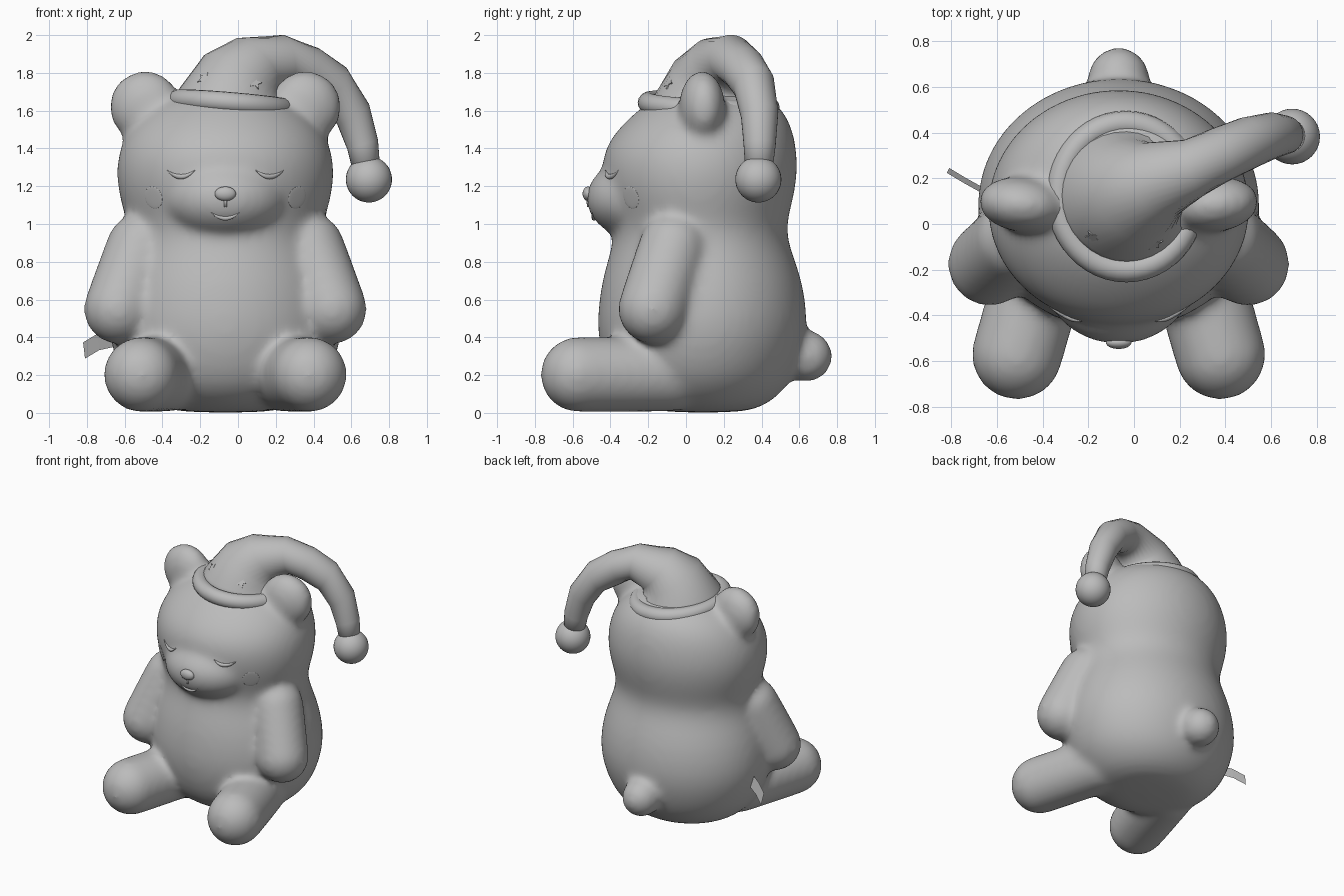
import bpy, bmesh, math
from mathutils import Vector, Matrix

cube = bpy.data.objects.get("Cube")
if cube:
    bpy.data.objects.remove(cube)

MID = -0.067  # the bear's own centre line

grey = bpy.data.materials.new("plain_grey")
grey.use_nodes = True
grey.diffuse_color = (0.5, 0.5, 0.5, 1)
grey.node_tree.nodes["Principled BSDF"].inputs["Base Color"].default_value = (0.5, 0.5, 0.5, 1)


def finish(bm, name, smooth=True):
    bmesh.ops.recalc_face_normals(bm, faces=bm.faces)
    for f in bm.faces:
        f.smooth = smooth
    mesh = bpy.data.meshes.new(name)
    bm.to_mesh(mesh)
    bm.free()
    mesh.materials.append(grey)
    obj = bpy.data.objects.new(name, mesh)
    bpy.context.collection.objects.link(obj)
    return obj


def ellipsoid(bm, centre, radii, turn=Matrix()):
    m = Matrix.Translation(centre) @ turn @ Matrix.Diagonal((*radii, 1))
    bmesh.ops.create_uvsphere(bm, u_segments=32, v_segments=24, radius=1, matrix=m)


def capsule(bm, a, b, r):
    axis = Vector(b) - Vector(a)
    verts = bmesh.ops.create_uvsphere(bm, u_segments=32, v_segments=24, radius=r)["verts"]
    for v in verts:
        if v.co.z > 0.001:
            v.co.z += axis.length
    turn = axis.to_track_quat("Z", "Y").to_matrix().to_4x4()
    bmesh.ops.transform(bm, verts=verts, matrix=Matrix.Translation(a) @ turn)


def loft(bm, rings):
    loops = [[bm.verts.new(p) for p in ring] for ring in rings]
    n = len(loops[0])
    for a, b in zip(loops, loops[1:]):
        for i in range(n):
            j = (i + 1) % n
            bm.faces.new((a[i], a[j], b[j], b[i]))
    bm.faces.new(loops[0][::-1])
    bm.faces.new(loops[-1])


def tube(bm, points, radii, sides=32):
    # each ring is square to the stretch leading up to it
    pts = [Vector(p) for p in points]
    rings = []
    for i, (p, r) in enumerate(zip(pts, radii)):
        t = (pts[max(i, 1)] - pts[max(i, 1) - 1]).normalized()
        u = Vector((0, 1, 0))
        u = (u - t * u.dot(t)).normalized()
        w = t.cross(u)
        rings.append([p + r * (u * math.cos(k) + w * math.sin(k))
                      for k in (math.tau * s / sides for s in range(sides))])
    loft(bm, rings)


# Torso and head: height, centre y, half width, half depth
trunk = [(0.0, 0.09, 0.22, 0.2), (0.03, 0.085, 0.36, 0.32), (0.1, 0.08, 0.46, 0.425),
         (0.2, 0.08, 0.55, 0.495), (0.35, 0.083, 0.605, 0.543), (0.5, 0.087, 0.628, 0.56),
         (0.7, 0.085, 0.595, 0.533), (0.85, 0.08, 0.535, 0.48), (0.97, 0.075, 0.51, 0.45),
         (1.1, 0.07, 0.55, 0.49), (1.2, 0.07, 0.572, 0.512), (1.3, 0.072, 0.577, 0.52),
         (1.4, 0.077, 0.56, 0.508), (1.5, 0.1, 0.515, 0.465), (1.6, 0.13, 0.43, 0.39),
         (1.68, 0.14, 0.3, 0.29), (1.73, 0.14, 0.1, 0.1)]
bm = bmesh.new()
loft(bm, [[(MID + rx * math.cos(a), yc + ry * math.sin(a), z)
           for a in (math.tau * k / 48 for k in range(48))] for z, yc, rx, ry in trunk])
# Muzzle and tail
ellipsoid(bm, (MID, -0.22, 1.135), (0.34, 0.31, 0.225))
ellipsoid(bm, (MID, 0.635, 0.3), (0.138, 0.142, 0.138))
# Arms, legs and ears on both sides
for s in (-1, 1):
    capsule(bm, (MID + s * 0.565, -0.175, 0.55), (MID + s * 0.45, -0.07, 0.87), 0.186)
    capsule(bm, (MID + s * 0.445, -0.57, 0.203), (MID + s * 0.31, -0.1, 0.203), 0.201)
    ellipsoid(bm, (MID + s * 0.425, 0.085, 1.62), (0.193, 0.122, 0.192),
              Matrix.Rotation(s * 0.12, 4, "Z"))
body = finish(bm, "bear_body")
body.modifiers.new("round_off", "SUBSURF").levels = 1
remesh = body.modifiers.new("blend", "REMESH")
remesh.mode = "VOXEL"
remesh.voxel_size = 0.022
remesh.use_smooth_shade = True
soften = body.modifiers.new("soften", "SMOOTH")
soften.factor = 0.5
soften.iterations = 18

# Nightcap: brim, drooping cone and pompom
bm = bmesh.new()
brim_place = (Matrix.Translation((-0.035, 0.12, 1.63)) @ Matrix.Rotation(0.085, 4, "Y")
              @ Matrix.Rotation(-0.04, 4, "X"))
rings = []
for k in range(48):
    a = math.tau * k / 48
    rings.append([brim_place @ Vector(((0.295 + 0.056 * math.cos(b)) * math.cos(a),
                                       (0.32 + 0.056 * math.cos(b)) * math.sin(a),
                                       0.055 * math.sin(b)))
                  for b in (math.tau * j / 16 for j in range(16))])
loft(bm, rings + rings[:1])
finish(bm, "cap_brim")

path = [(-0.04, 0.12, 1.6), (-0.03, 0.125, 1.69), (0.02, 0.15, 1.775), (0.1, 0.19, 1.845),
        (0.26, 0.245, 1.873), (0.38, 0.305, 1.82), (0.51, 0.36, 1.735), (0.61, 0.39, 1.58),
        (0.66, 0.39, 1.42), (0.685, 0.385, 1.26)]
bm = bmesh.new()
tube(bm, path, [0.315, 0.28, 0.232, 0.178, 0.13, 0.12, 0.113, 0.1, 0.085, 0.07])
cap = finish(bm, "cap_cone")

bm = bmesh.new()
ellipsoid(bm, (0.693, 0.383, 1.236), (0.122, 0.122, 0.122))
finish(bm, "cap_pompom")

# Small details are laid onto the finished surfaces
depsgraph = bpy.context.evaluated_depsgraph_get()


def on_surface(obj, start, direction):
    hit, loc, normal, _ = obj.evaluated_get(depsgraph).ray_cast(Vector(start), Vector(direction))
    return loc, normal


def face_point(x, z):
    return on_surface(body, (x, -2, z), (0, 1, 0))


def crescent(name, x, z, half, drop, thick):
    steps = [k / 6 - 1 for k in range(13)]
    pts = [face_point(x + half * t, z - drop * (1 - t * t))[0] for t in steps]
    rings = []
    for p, t in zip(pts, steps):
        r = thick * (1.15 - t * t)
        rings.append([p + Vector((0, r * math.cos(a), r * math.sin(a)))
                      for a in (math.tau * k / 10 for k in range(10))])
    bm = bmesh.new()
    loft(bm, rings)
    finish(bm, name)


for side, s in (("right", -1), ("left", 1)):
    crescent(side + "_eye", MID + s * 0.235, 1.285, 0.075, 0.035, 0.012)
    loc, normal = face_point(MID + s * 0.38, 1.14)
    bm = bmesh.new()
    ellipsoid(bm, loc, (0.06, 0.06, 0.004), normal.to_track_quat("Z", "Y").to_matrix().to_4x4())
    finish(bm, side + "_cheek")
crescent("mouth", MID, 1.06, 0.075, 0.03, 0.011)

bm = bmesh.new()
ellipsoid(bm, face_point(MID, 1.16)[0], (0.056, 0.028, 0.038))
finish(bm, "nose")
bm = bmesh.new()
tube(bm, [face_point(MID, z)[0] for z in (1.14, 1.09)], [0.008, 0.008], 10)
finish(bm, "lip_line")

# Star plates on the cap
for i, (x, y) in enumerate([(-0.18, -0.06), (0.09, -0.09)]):
    loc, normal = on_surface(cap, (x, y, 3), (0, 0, -1))
    place = Matrix.Translation(loc) @ normal.to_track_quat("Z", "Y").to_matrix().to_4x4()
    outline = [((0.04, 0.018)[k % 2], math.tau * k / 10) for k in range(10)]
    bm = bmesh.new()
    loft(bm, [[place @ Vector((r * math.cos(a), r * math.sin(a), h)) for r, a in outline]
              for h in (-0.006, 0.002)])
    finish(bm, "star_%d" % (i + 1), smooth=False)

# Fabric tag at the right hip
bm = bmesh.new()
tag = [(-0.815, 0.235, 0.33), (-0.74, 0.19, 0.375), (-0.65, 0.14, 0.395), (-0.52, 0.08, 0.39)]
pairs = [[bm.verts.new((x + h * 0.12, y + h * 0.25, z - h)) for h in (-0.043, 0.043)]
         for x, y, z in tag]
for a, b in zip(pairs, pairs[1:]):
    bm.faces.new((a[0], a[1], b[1], b[0]))
finish(bm, "fabric_tag", smooth=False)
